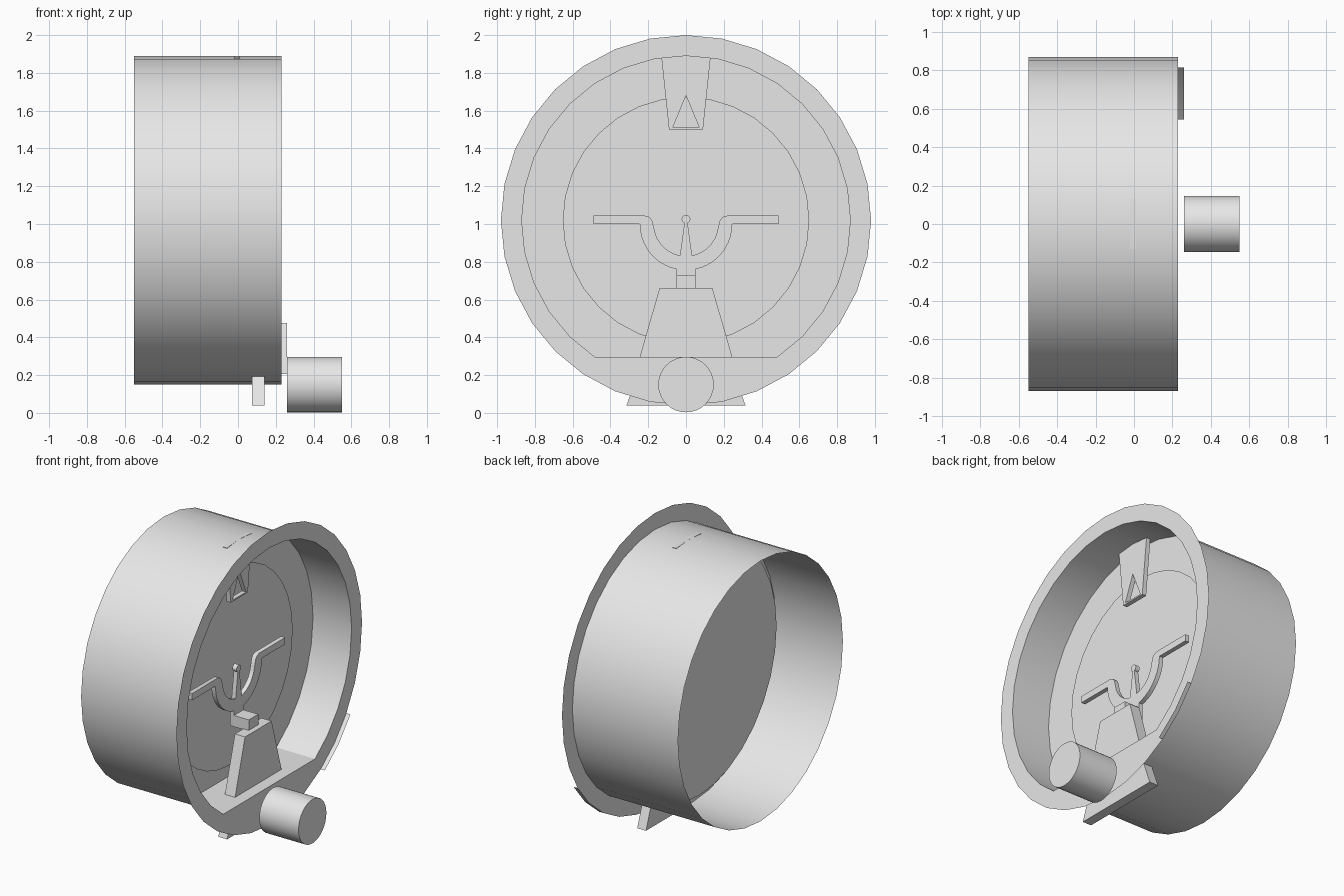
import bpy, bmesh
from math import sin, cos, pi, radians

if "Cube" in bpy.data.objects:
    bpy.data.objects.remove(bpy.data.objects["Cube"], do_unlink=True)

SIDES = 32
CENTRE = 1.02      # height of the dial axis
BORE, RIM = 0.87, 0.98
FRONT, BACK = 0.23, -0.55
FACE = -0.055      # dial ring plane

grey = bpy.data.materials.new("plain grey")
grey.use_nodes = True
grey.diffuse_color = (0.8, 0.8, 0.8, 1)
grey.node_tree.nodes["Principled BSDF"].inputs["Base Color"].default_value = (0.8, 0.8, 0.8, 1)


def finish(name, bm, recalc=True):
    if recalc:
        bmesh.ops.recalc_face_normals(bm, faces=bm.faces[:])
    mesh = bpy.data.meshes.new(name)
    bm.to_mesh(mesh)
    bm.free()
    mesh.materials.append(grey)
    mesh.shade_smooth()
    mesh.set_sharp_from_angle(angle=radians(30))
    obj = bpy.data.objects.new(name, mesh)
    bpy.context.scene.collection.objects.link(obj)
    return obj


def arc(r, start, end, steps, z=CENTRE):
    """Points (y, z) on an arc, angles in degrees."""
    angles = [radians(start + (end - start) * i / steps) for i in range(steps + 1)]
    return [(r * cos(a), z + r * sin(a)) for a in angles]


def circle(r, z=CENTRE):
    return arc(r, 0, 360, SIDES, z)[:-1]


def mirrored(half):
    """Close a right-hand profile, listed top to bottom, about y = 0."""
    return half + [(-y, z) for y, z in reversed(half) if y > 0.0001]


def plate(name, x0, x1, outline, hole=None):
    """Extrude a (y, z) outline along x, with an optional hole."""
    bm = bmesh.new()
    edges = []
    for loop in [outline] + ([hole] if hole else []):
        vs = [bm.verts.new((x0, y, z)) for y, z in loop]
        if not hole:
            bm.faces.new(vs)
        else:
            edges += [bm.edges.new((vs[i - 1], vs[i])) for i in range(len(vs))]
    if hole:
        bmesh.ops.triangle_fill(bm, edges=edges, use_beauty=True)
    out = bmesh.ops.extrude_face_region(bm, geom=bm.faces[:], use_keep_orig=True)
    moved = [g for g in out["geom"] if isinstance(g, bmesh.types.BMVert)]
    bmesh.ops.translate(bm, verts=moved, vec=(x1 - x0, 0, 0))
    return finish(name, bm)


def skin(name, rings, closed=True, cap=False):
    """Join successive (x, points) sections with quads."""
    bm = bmesh.new()
    rows = [[bm.verts.new((x, y, z)) for y, z in pts] for x, pts in rings]
    for a, b in zip(rows, rows[1:]):
        n = len(a)
        for i in range(n if closed else n - 1):
            j = (i + 1) % n
            bm.faces.new((a[i], a[j], b[j], b[i]))
    if cap:
        bm.faces.new(rows[-1])
    return finish(name, bm, recalc=False)


# Housing tube, open at the back
skin("housing", [(FRONT, circle(BORE)), (BACK, circle(BORE))][::-1])

# Front flange, its opening cut flat at the bottom
floor_z = CENTRE - BORE * sin(radians(56.25))
opening = [(y, max(z, floor_z)) for y, z in circle(BORE)]
skin("front_flange", [(FRONT, circle(RIM)), (FRONT, opening)])

# Floor sheet behind the flat of the opening
half = BORE * cos(radians(56.25))
skin("floor", [(FACE, [(-half, floor_z), (half, floor_z)]),
               (FRONT, [(-half, floor_z), (half, floor_z)])], closed=False)

# Short lip on the lower rim of the flange
lip = arc(RIM, -56.25, -33.75, 2)
skin("rim_lip", [(FRONT, lip), (FRONT + 0.03, lip)], closed=False)

# Dial ring and the recessed disc behind it
skin("dial_ring", [(FACE, circle(BORE)), (FACE, circle(0.65))])
skin("dial_disc", [(FACE, circle(0.82)), (FACE - 0.04, circle(0.82))], cap=True)

# Index marker with a triangular window
plate("index_marker", -0.02, 0.01,
      mirrored([(0, 1.89), (0.13, 1.88), (0.09, 1.5)]),
      hole=mirrored([(0, 1.68), (0.07, 1.51)]))

# Horizon bar: wings, bowl and stem as one profile
bowl_z = 1.0
inner = arc(0.17, -90, -10, 10, bowl_z)
bend = [(0.18, 1.02), (0.195, 1.037), (0.22, 1.045)]
outer = arc(0.245, 0, -78, 10, bowl_z)
wing = [(0.49, 1.045), (0.49, 1.0)]
plate("horizon_bar", -0.025, 0.005,
      mirrored(inner + bend + wing + outer + [(0.05, 0.66)]))

# Centre pointer and its round tip
plate("pointer", -0.025, 0.005, mirrored([(0.008, 1.01), (0.033, 0.826)]))
plate("pointer_tip", -0.025, 0.005, circle(0.023, 1.025))

# Bracket and pedestal carrying the bar
plate("bracket", -0.025, 0.115, mirrored([(0.05, 0.73), (0.05, 0.655)]))
plate("pedestal", 0.075, 0.15, mirrored([(0.14, 0.66), (0.245, floor_z)]))

# Foot under the housing
plate("foot", 0.075, 0.14, mirrored([(0.257, 0.2), (0.315, 0.04)]))

# Adjusting knob
plate("knob", 0.26, 0.55, circle(0.147, 0.15))
